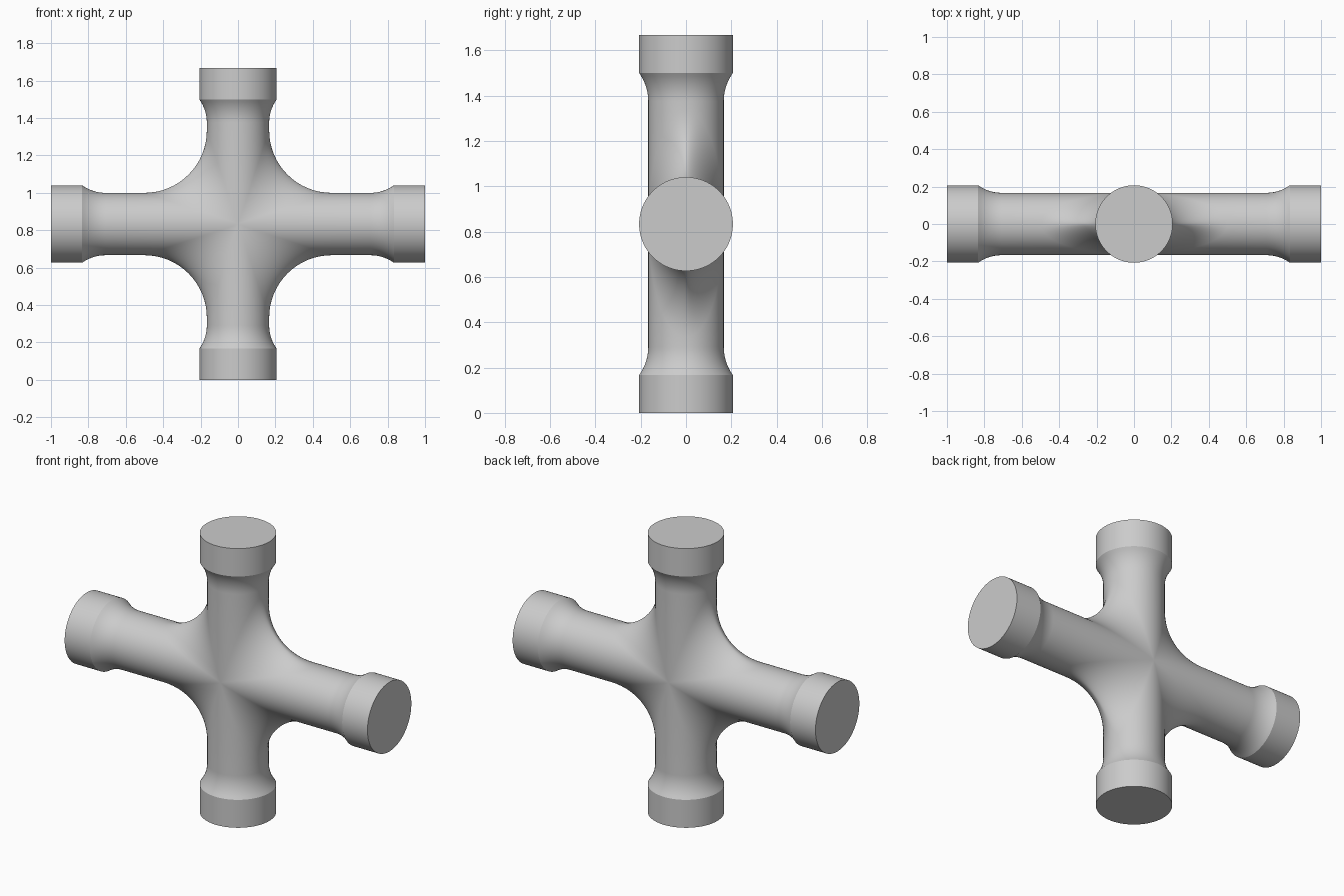
import bpy, bmesh
from math import sin, cos, pi, sqrt, radians
from mathutils import Vector, Matrix

cube = bpy.data.objects.get("Cube")
if cube:
    bpy.data.objects.remove(cube)

PIPE = 1 / 6          # pipe radius
COLLAR = 0.207        # collar radius
REACH = 0.5           # where the crotch fillet meets the pipe
FILLET = REACH - PIPE
CENTRE = 5 / 6        # height of the crossing
COLLAR_LEN = 1 / 6
FLARE = 0.125         # length of the concave flare below the collar
SEG, ARC = 96, 16

grey = bpy.data.materials.new("grey")
grey.use_nodes = True
colour = (0.6, 0.6, 0.6, 1)
grey.diffuse_color = colour
grey.node_tree.nodes["Principled BSDF"].inputs["Base Color"].default_value = colour

bm = bmesh.new()


def skin(rows, closed):
    """Join rows of points with quads."""
    rows = [[bm.verts.new(p) for p in row] for row in rows]
    n = len(rows[0])
    for a, b in zip(rows, rows[1:]):
        for i in range(n if closed else n - 1):
            j = (i + 1) % n
            bm.faces.new((a[i], a[j], b[j], b[i]))
    return rows


def arm(length, turn):
    """Pipe arm with flare, collar and flat end, turned about y."""
    rot = Matrix.Rotation(turn, 3, 'Y')
    angles = [2 * pi * i / SEG for i in range(SEG)]
    neck = length - COLLAR_LEN
    step = COLLAR - PIPE
    bend = (FLARE ** 2 + step ** 2) / (2 * step)
    profile = []
    for i in range(9):
        d = FLARE * i / 8
        profile.append((PIPE + bend - sqrt(bend ** 2 - d ** 2), neck - FLARE + d))
    profile.append((COLLAR, length))
    rows = [[rot @ Vector((PIPE * cos(a), PIPE * sin(a), REACH * abs(cos(a)))) for a in angles]]
    rows += [[rot @ Vector((r * cos(a), r * sin(a), z)) for a in angles] for r, z in profile]
    bm.faces.new(skin(rows, True)[-1])


def crotch(sx, sz):
    """Rolling-ball fillet between two neighbouring arms."""
    rows = []
    for i in range(SEG // 2 + 1):
        a = -pi / 2 + pi * i / (SEG // 2)
        ball = Vector((REACH * cos(a), REACH * sin(a), REACH * cos(a)))
        u = Vector((-cos(a), -sin(a), 0))
        v = Vector((0, -sin(a), -cos(a)))
        span = u.angle(v)
        row = []
        for k in range(ARC + 1):
            t = k / ARC
            if span < 1e-5:
                d = u
            else:
                d = (u * sin((1 - t) * span) + v * sin(t * span)) / sin(span)
            p = ball + d * FILLET
            row.append(Vector((p.x * sx, p.y, p.z * sz)))
        rows.append(row)
    skin(rows, False)


# Four arms and the four fillets between them
for k in range(4):
    arm(1.0 if k % 2 else CENTRE, k * pi / 2)
for sx in (-1, 1):
    for sz in (-1, 1):
        crotch(sx, sz)

bmesh.ops.remove_doubles(bm, verts=bm.verts, dist=0.00005)
bmesh.ops.recalc_face_normals(bm, faces=bm.faces)
bmesh.ops.translate(bm, verts=bm.verts, vec=(0, 0, CENTRE))

mesh = bpy.data.meshes.new("pipe_cross")
bm.to_mesh(mesh)
bm.free()
mesh.materials.append(grey)
pipe = bpy.data.objects.new("pipe_cross", mesh)
bpy.context.collection.objects.link(pipe)
bpy.context.view_layer.objects.active = pipe
pipe.select_set(True)
bpy.ops.object.shade_smooth_by_angle(angle=radians(30))
